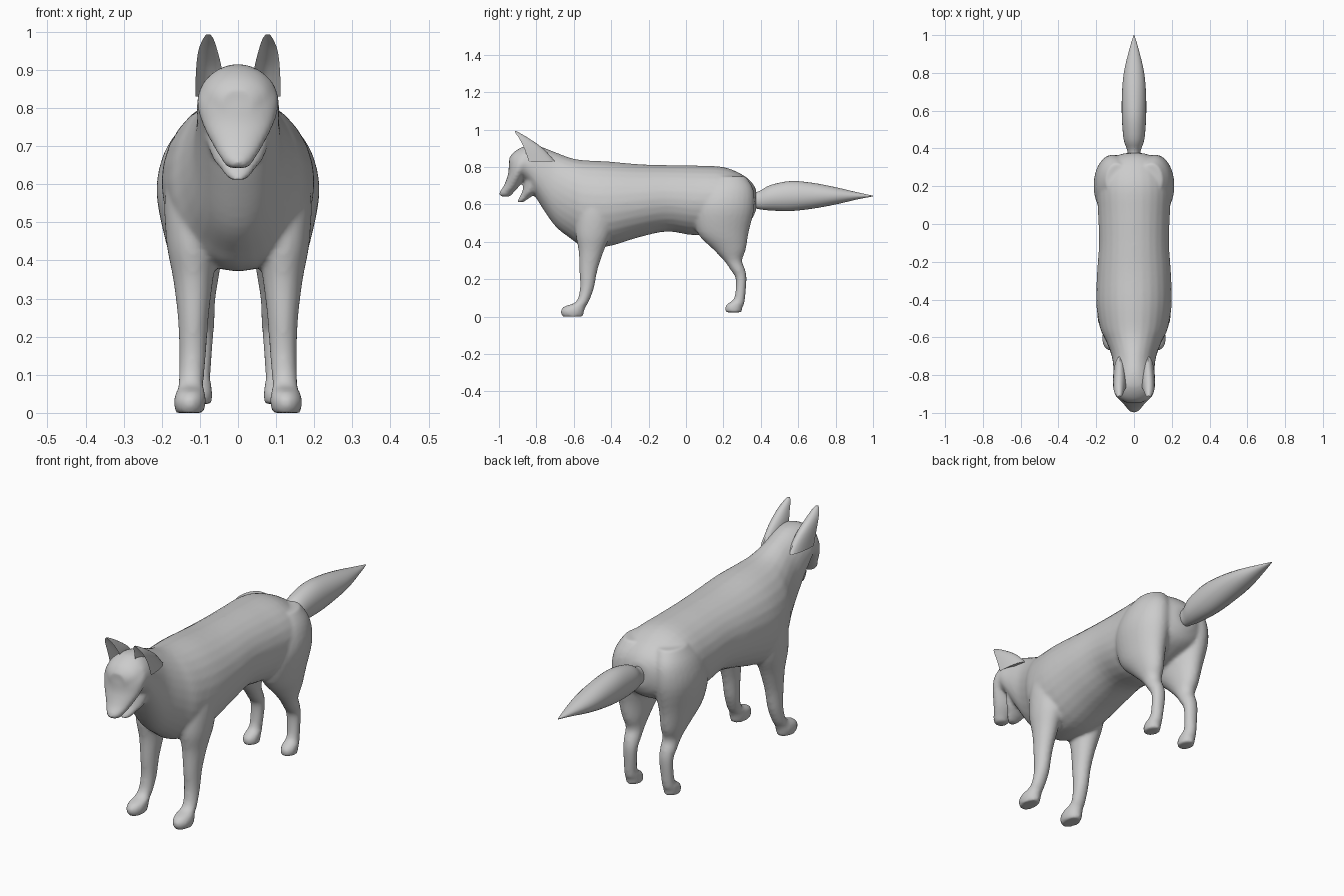
import bpy, bmesh, math

if "Cube" in bpy.data.objects:
    bpy.data.objects.remove(bpy.data.objects["Cube"])

def spline(rows, steps):
    """Catmull-Rom interpolation through rows of numbers."""
    out = []
    for i in range(len(rows) - 1):
        p0, p1, p2, p3 = (rows[max(0, min(len(rows) - 1, i + k))] for k in (-1, 0, 1, 2))
        for s in range(steps):
            t = s / steps
            out.append([0.5 * (2*b + (c - a)*t + (2*a - 5*b + 4*c - d)*t*t + (3*b - a - 3*c + d)*t**3)
                        for a, b, c, d in zip(p0, p1, p2, p3)])
    return out + [list(rows[-1])]

def loft(bm, rings, axis, side=1, n=28, steps=4, hollow=False):
    """Rings are (position along axis, low, high, x_outer[, x_inner])."""
    rows = [r if len(r) == 5 else (*r, -r[3]) for r in rings]
    loops = []
    for t, lo, hi, x1, x0 in spline(rows, steps):
        loop = []
        for k in range(n):
            a = 2 * math.pi * k / n
            s = math.sin(a)
            x = side * ((x0 + x1) / 2 + (x1 - x0) / 2 * math.cos(a))
            if hollow:                       # crescent section, open to the front
                b = lo + (hi - lo) * (s if s > 0 else -0.6 * s)
            else:
                b = (lo + hi) / 2 + (hi - lo) / 2 * s
            loop.append(bm.verts.new((x, t, b) if axis == 'y' else (x, b, t)))
        loops.append(loop)
    faces = []
    for l0, l1 in zip(loops, loops[1:]):
        for k in range(n):
            j = (k + 1) % n
            faces.append(bm.faces.new((l0[k], l0[j], l1[j], l1[k])))
    faces += [bm.faces.new(loops[0][::-1]), bm.faces.new(loops[-1])]
    bmesh.ops.recalc_face_normals(bm, faces=faces)

def finish(bm, name):
    me = bpy.data.meshes.new(name)
    bm.to_mesh(me)
    bm.free()
    ob = bpy.data.objects.new(name, me)
    bpy.context.collection.objects.link(ob)
    for o in bpy.context.selected_objects:
        o.select_set(False)
    ob.select_set(True)
    bpy.context.view_layer.objects.active = ob
    return ob

# Torso, neck and skull
torso = [(.375, .57, .68, .05), (.35, .52, .72, .12), (.30, .485, .76, .165), (.20, .45, .80, .195),
         (.05, .435, .808, .19), (-.10, .455, .81, .185), (-.25, .425, .815, .195),
         (-.42, .375, .83, .20), (-.55, .378, .837, .18), (-.62, .42, .85, .148),
         (-.70, .485, .88, .118), (-.78, .60, .91, .108), (-.84, .70, .915, .108),
         (-.88, .74, .905, .10), (-.92, .76, .88, .08), (-.945, .78, .85, .045)]
# Upper muzzle and open lower jaw
muzzle = [(.87, -.915, -.80, .09), (.82, -.945, -.80, .108), (.76, -.952, -.855, .095),
          (.70, -.974, -.89, .065), (.66, -1.0, -.925, .040), (.642, -.99, -.94, .025)]
jaw = [(.74, -.86, -.77, .09), (.67, -.875, -.80, .068), (.64, -.89, -.83, .046), (.612, -.905, -.87, .025)]
# Legs with paws
front_leg = [(0, -.662, -.55, .163, .09), (.03, -.67, -.545, .169, .084), (.055, -.65, -.535, .162, .087),
             (.08, -.588, -.52, .156, .09), (.15, -.567, -.493, .154, .084), (.25, -.57, -.473, .158, .077),
             (.35, -.574, -.44, .17, .065), (.45, -.59, -.40, .188, .05),
             (.58, -.58, -.38, .192, .04), (.70, -.54, -.40, .165, .05)]
hind_leg = [(.023, .212, .298, .137, .069), (.05, .208, .302, .14, .067), (.07, .223, .312, .137, .069),
            (.10, .258, .316, .132, .072), (.20, .266, .324, .132, .064), (.25, .238, .317, .137, .061),
            (.30, .203, .30, .142, .059), (.36, .145, .32, .162, .05), (.45, .06, .335, .19, .035),
            (.58, .04, .365, .214, .015), (.68, .08, .36, .195, .02), (.75, .15, .32, .15, .03)]

bm = bmesh.new()
loft(bm, torso, 'y')
loft(bm, muzzle, 'z')
loft(bm, jaw, 'z')
for side in (1, -1):
    loft(bm, front_leg, 'z', side)
    loft(bm, hind_leg, 'z', side)
body = finish(bm, "body")
# Fuse the parts into one smooth skin
rm = body.modifiers.new("fuse", 'REMESH')
rm.mode = 'VOXEL'
rm.voxel_size = 0.009
rm.use_smooth_shade = True
sm = body.modifiers.new("soften", 'SMOOTH')
sm.factor = 0.5
sm.iterations = 6
for m in ("fuse", "soften"):
    bpy.ops.object.modifier_apply(modifier=m)
bpy.ops.object.shade_smooth()

# Bushy tail
bm = bmesh.new()
loft(bm, [(.34, .585, .665, .03), (.39, .575, .67, .036), (.45, .568, .703, .055), (.56, .565, .725, .064),
          (.68, .578, .715, .064), (.80, .60, .692, .054), (.92, .628, .664, .026), (1.0, .643, .647, .002)], 'y')
finish(bm, "tail")
bpy.ops.object.shade_smooth_by_angle()

# Ears, cupped towards the front
ear = [(.83, -.84, -.70, .112, .035), (.90, -.865, -.765, .110, .042),
       (.95, -.89, -.835, .104, .054), (.98, -.91, -.885, .092, .064), (.993, -.916, -.908, .083, .073)]
for side, name in ((1, "ear_left"), (-1, "ear_right")):
    bm = bmesh.new()
    loft(bm, ear, 'z', side, hollow=True)
    finish(bm, name)
    bpy.ops.object.shade_smooth_by_angle()
